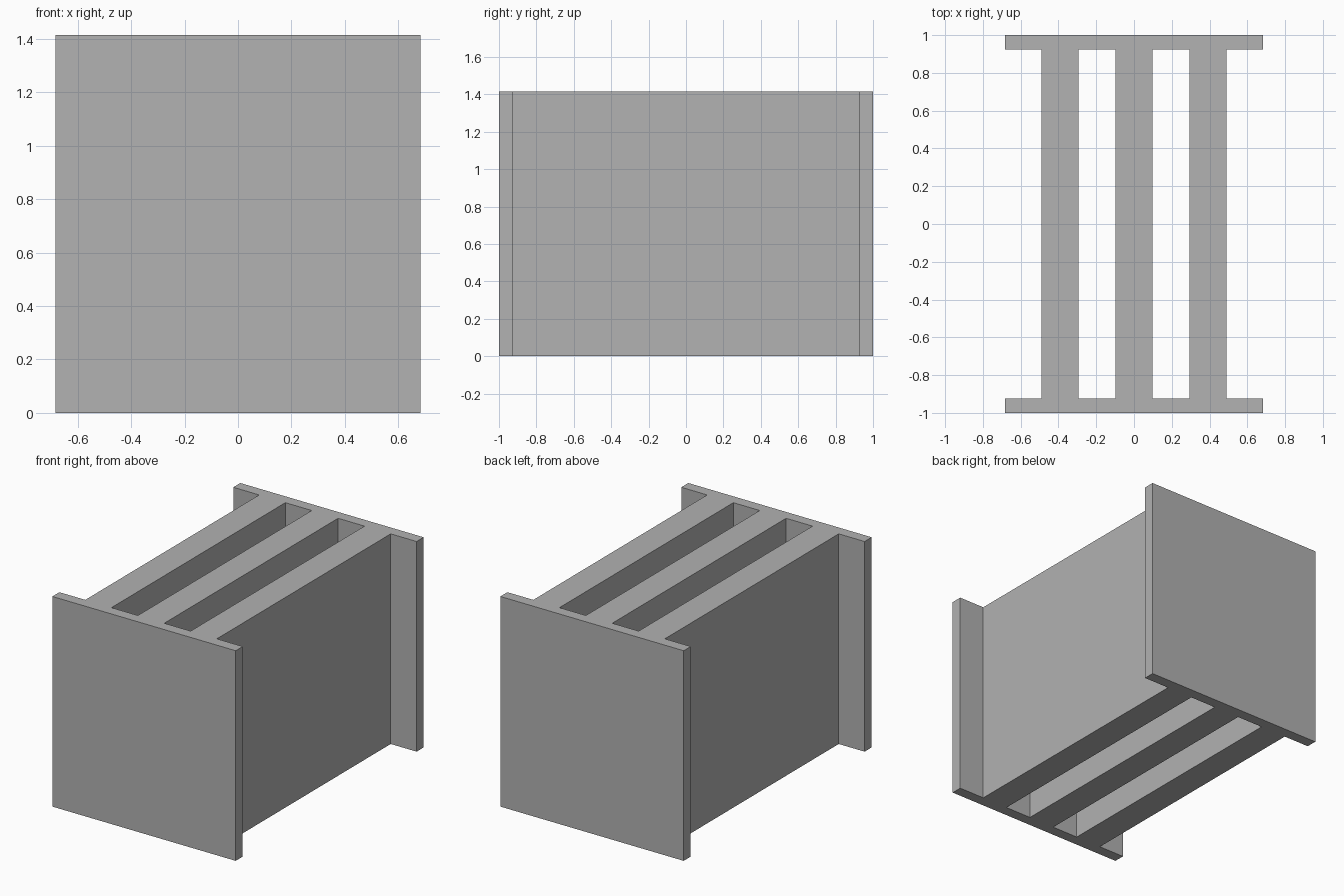
import bpy
import bmesh

cube = bpy.data.objects.get("Cube")
if cube:
    bpy.data.objects.remove(cube, do_unlink=True)

HEIGHT = 1.415
HALF_WIDTH = 0.683
X_LINES = [-HALF_WIDTH, -0.49, -0.295, -0.098, 0.098, 0.295, 0.49, HALF_WIDTH]
Y_LINES = [-1.0, -0.925, 0.925, 1.0]

# Plain grey material
grey = bpy.data.materials.new("plain grey")
grey.use_nodes = True
colour = (0.445, 0.445, 0.445, 1.0)
grey.diffuse_color = colour
grey.node_tree.nodes["Principled BSDF"].inputs["Base Color"].default_value = colour

# Plan: two full-width end plates joined by three walls in alternate columns
bm = bmesh.new()
grid = [[bm.verts.new((x, y, 0)) for y in Y_LINES] for x in X_LINES]
for i in range(len(X_LINES) - 1):
    for j in range(len(Y_LINES) - 1):
        is_end_plate = j != 1
        is_wall = i % 2 == 1
        if is_end_plate or is_wall:
            bm.faces.new((grid[i][j], grid[i + 1][j], grid[i + 1][j + 1], grid[i][j + 1]))

# Raise the plan to full height as one closed solid
raised = bmesh.ops.extrude_face_region(bm, geom=bm.faces[:], use_keep_orig=True)
top_verts = [g for g in raised["geom"] if isinstance(g, bmesh.types.BMVert)]
bmesh.ops.translate(bm, verts=top_verts, vec=(0, 0, HEIGHT))
bmesh.ops.recalc_face_normals(bm, faces=bm.faces[:])

mesh = bpy.data.meshes.new("triple_wall_block")
bm.to_mesh(mesh)
bm.free()
mesh.materials.append(grey)
block = bpy.data.objects.new("triple_wall_block", mesh)
bpy.context.collection.objects.link(block)
